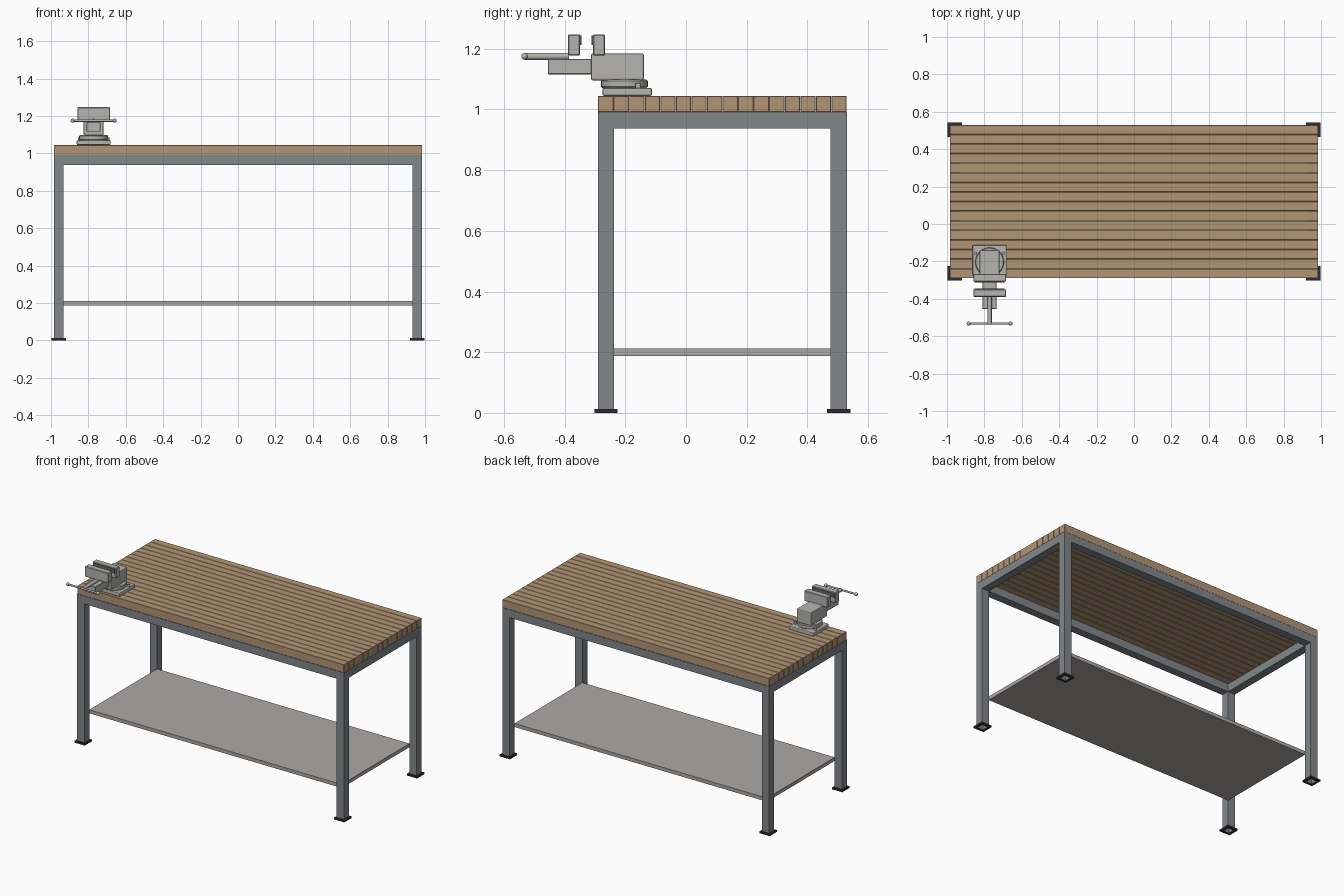
import bpy, bmesh, math
from mathutils import Vector

if "Cube" in bpy.data.objects:
    bpy.data.objects.remove(bpy.data.objects["Cube"])


def mat(name, rgb):
    m = bpy.data.materials.new(name)
    m.diffuse_color = (*rgb, 1)
    m.use_nodes = True
    m.node_tree.nodes["Principled BSDF"].inputs["Base Color"].default_value = m.diffuse_color
    return m


WOOD = mat("wood", (0.45, 0.30, 0.18))
STEEL = mat("painted steel", (0.22, 0.245, 0.26))
RUBBER = mat("black rubber", (0.025, 0.027, 0.03))
SHELF = mat("shelf grey", (0.42, 0.395, 0.375))
IRON = mat("vise iron", (0.46, 0.455, 0.43))
PAD = mat("jaw steel", (0.13, 0.13, 0.135))


def finish(name, bm, material, bevel=0, segments=1):
    bmesh.ops.recalc_face_normals(bm, faces=bm.faces)
    me = bpy.data.meshes.new(name)
    bm.to_mesh(me)
    bm.free()
    me.materials.append(material)
    ob = bpy.data.objects.new(name, me)
    bpy.context.collection.objects.link(ob)
    if bevel:
        mod = ob.modifiers.new("Bevel", "BEVEL")
        mod.width, mod.segments = bevel, segments
        mod.limit_method = "ANGLE"
    return ob


def box(name, x, y, z, material, bevel=0, segments=1):
    """Box from (min, max) pairs."""
    bm = bmesh.new()
    bmesh.ops.create_cube(bm, size=1)
    for v in bm.verts:
        v.co = [(a + b) / 2 + c * (b - a) for (a, b), c in zip((x, y, z), v.co)]
    return finish(name, bm, material, bevel, segments)


def square_ring(name, cx, cy, w, d, wall, z0, z1, material):
    """Hollow rectangular tube standing upright."""
    bm = bmesh.new()
    loops = []
    for t, z in ((0, z0), (0, z1), (wall, z1), (wall, z0)):
        loops.append([bm.verts.new((cx + sx * (w / 2 - t), cy + sy * (d / 2 - t), z))
                      for sx, sy in ((-1, -1), (1, -1), (1, 1), (-1, 1))])
    for i in range(4):
        a, b = loops[i], loops[(i + 1) % 4]
        for j in range(4):
            k = (j + 1) % 4
            bm.faces.new((a[j], a[k], b[k], b[j]))
    return finish(name, bm, material)


def rod(name, p, q, r, material, sides=24, bevel=0):
    """Cylinder between two points."""
    p, q = Vector(p), Vector(q)
    bm = bmesh.new()
    bmesh.ops.create_cone(bm, cap_ends=True, segments=sides, radius1=r, radius2=r,
                          depth=(q - p).length)
    turn = (q - p).to_track_quat("Z", "Y")
    for v in bm.verts:
        v.co = turn @ v.co + (p + q) / 2
    ob = finish(name, bm, material, bevel)
    smooth(ob)
    return ob


def smooth(ob):
    bpy.ops.object.select_all(action="DESELECT")
    ob.select_set(True)
    bpy.context.view_layer.objects.active = ob
    bpy.ops.object.shade_smooth_by_angle(angle=math.radians(35))


# Bench dimensions
HX, Y0, Y1, TUBE = 0.985, -0.29, 0.53, 0.053
CY, DEPTH = (Y0 + Y1) / 2, Y1 - Y0

# Legs and feet
for sx in (-1, 1):
    for sy in (-1, 1):
        side = ("left" if sx < 0 else "right") + ("_front" if sy < 0 else "_back")
        x = sx * (HX - TUBE / 2)
        y = CY + sy * (DEPTH - TUBE) / 2
        square_ring("leg_" + side, x, y, TUBE, TUBE, 0.006, 0.002, 0.938, STEEL)
        square_ring("foot_" + side, x, y, 0.076, 0.076, 0.0125, 0, 0.012, RUBBER)

# Top frame of square tube
square_ring("top_frame", 0, CY, 2 * HX, DEPTH, TUBE, 0.938, 0.991, STEEL)

# Lower shelf
box("shelf", (-HX + TUBE, HX - TUBE), (Y0 + TUBE, Y1 - TUBE), (0.188, 0.212), SHELF)

# Worktop planks
PLANKS = 16
step = DEPTH / PLANKS
for i in range(PLANKS):
    y = Y0 + i * step
    box(f"plank_{i + 1}", (-HX, HX), (y + 0.0006, y + step - 0.0006), (0.991, 1.045),
        WOOD, 0.0015)

# Vise: base plate, swivel and lock bolts
VX = -0.772
box("vise_base", (VX - 0.091, VX + 0.091), (-0.276, -0.112), (1.045, 1.071), IRON, 0.006, 2)
rod("vise_swivel", (VX, -0.203, 1.071), (VX, -0.203, 1.098), 0.077, IRON, 32, 0.004)
for s in (-1, 1):
    rod("vise_lock_bolt", (VX + s * 0.075, -0.157, 1.07), (VX + s * 0.075, -0.157, 1.085),
        0.009, IRON, 12)

# Vise: body and slide
box("vise_body", (VX - 0.053, VX + 0.053), (-0.313, -0.139), (1.096, 1.185), IRON, 0.006, 2)
box("vise_slide", (VX - 0.037, VX + 0.037), (-0.455, -0.30), (1.116, 1.167), IRON, 0.002)

# Vise: jaws with gripping pads
for name, y0, y1, p0, p1 in (("fixed", -0.307, -0.267, -0.312, -0.307),
                             ("moving", -0.389, -0.349, -0.349, -0.344)):
    box(name + "_jaw", (VX - 0.087, VX + 0.087), (y0, y1), (1.178, 1.247), IRON, 0.003)
    box(name + "_jaw_pad", (VX - 0.08, VX + 0.08), (p0, p1), (1.212, 1.243), PAD)

# Vise: screw and sliding handle with ball ends
HY, HZ = -0.532, 1.175
rod("vise_screw", (VX, HY, HZ), (VX, -0.385, HZ), 0.0115, IRON)
rod("vise_handle", (VX - 0.112, HY, HZ), (VX + 0.112, HY, HZ), 0.006, IRON, 16)
for s in (-1, 1):
    bm = bmesh.new()
    bmesh.ops.create_uvsphere(bm, u_segments=16, v_segments=10, radius=0.011)
    bmesh.ops.translate(bm, verts=bm.verts, vec=(VX + s * 0.112, HY, HZ))
    smooth(finish("handle_ball", bm, IRON))
